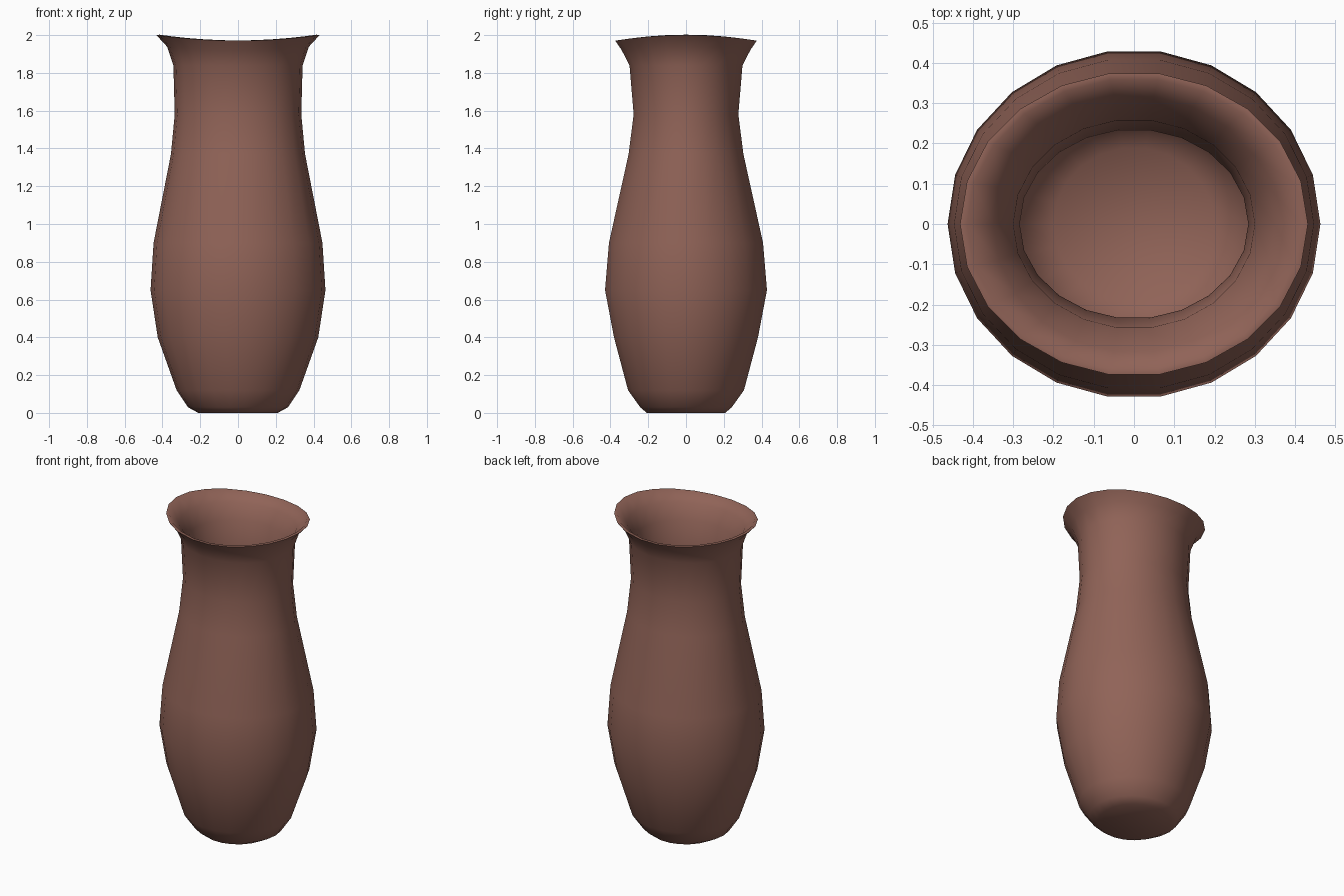
import bpy
import bmesh
from math import cos, sin, pi

cube = bpy.data.objects.get("Cube")
if cube:
    bpy.data.objects.remove(cube)

SIDES = 22

# Terracotta clay
clay = bpy.data.materials.new("brown_clay")
clay.use_nodes = True
colour = (0.28, 0.125, 0.096, 1)
clay.diffuse_color = colour
clay.node_tree.nodes["Principled BSDF"].inputs["Base Color"].default_value = colour

# Outer wall rings: height, half width, half depth
outer = [
    (0.0, 0.21, 0.21), (0.03, 0.265, 0.245), (0.12, 0.325, 0.31),
    (0.40, 0.425, 0.385), (0.65, 0.463, 0.433), (0.90, 0.447, 0.412),
    (1.37, 0.355, 0.307), (1.58, 0.335, 0.28), (1.84, 0.342, 0.302),
    (1.93, 0.375, 0.345), (1.985, 0.432, 0.378),
]
# Inner wall from the lip down to the floor
inner = [
    (1.987, 0.415, 0.362), (1.93, 0.35, 0.32), (1.84, 0.30, 0.26),
    (1.58, 0.284, 0.235), (1.37, 0.305, 0.26), (0.90, 0.397, 0.362),
    (0.65, 0.413, 0.383), (0.40, 0.375, 0.335), (0.14, 0.275, 0.26),
    (0.07, 0.20, 0.19),
]


def wavy_height(z, angle):
    """The lip rises at the left and right and dips at front and back."""
    weight = max(0, (z - 1.86) / 0.125)
    return z + 0.015 * weight * cos(2 * angle)


bm = bmesh.new()
rings = []
for z, rx, ry in outer + inner:
    ring = []
    for i in range(SIDES):
        a = 2 * pi * i / SIDES
        ring.append(bm.verts.new((rx * cos(a), ry * sin(a), wavy_height(z, a))))
    rings.append(ring)

# Walls between rings, then the base and the inside floor
for low, high in zip(rings, rings[1:]):
    for i in range(SIDES):
        j = (i + 1) % SIDES
        bm.faces.new((low[i], low[j], high[j], high[i]))
bm.faces.new(reversed(rings[0]))
bm.faces.new(rings[-1])

bmesh.ops.recalc_face_normals(bm, faces=bm.faces)
mesh = bpy.data.meshes.new("vase")
bm.to_mesh(mesh)
bm.free()
mesh.materials.append(clay)

vase = bpy.data.objects.new("vase", mesh)
bpy.context.collection.objects.link(vase)
bpy.ops.object.select_all(action="DESELECT")
vase.select_set(True)
bpy.context.view_layer.objects.active = vase
bpy.ops.object.shade_smooth_by_angle(angle=pi / 3)
